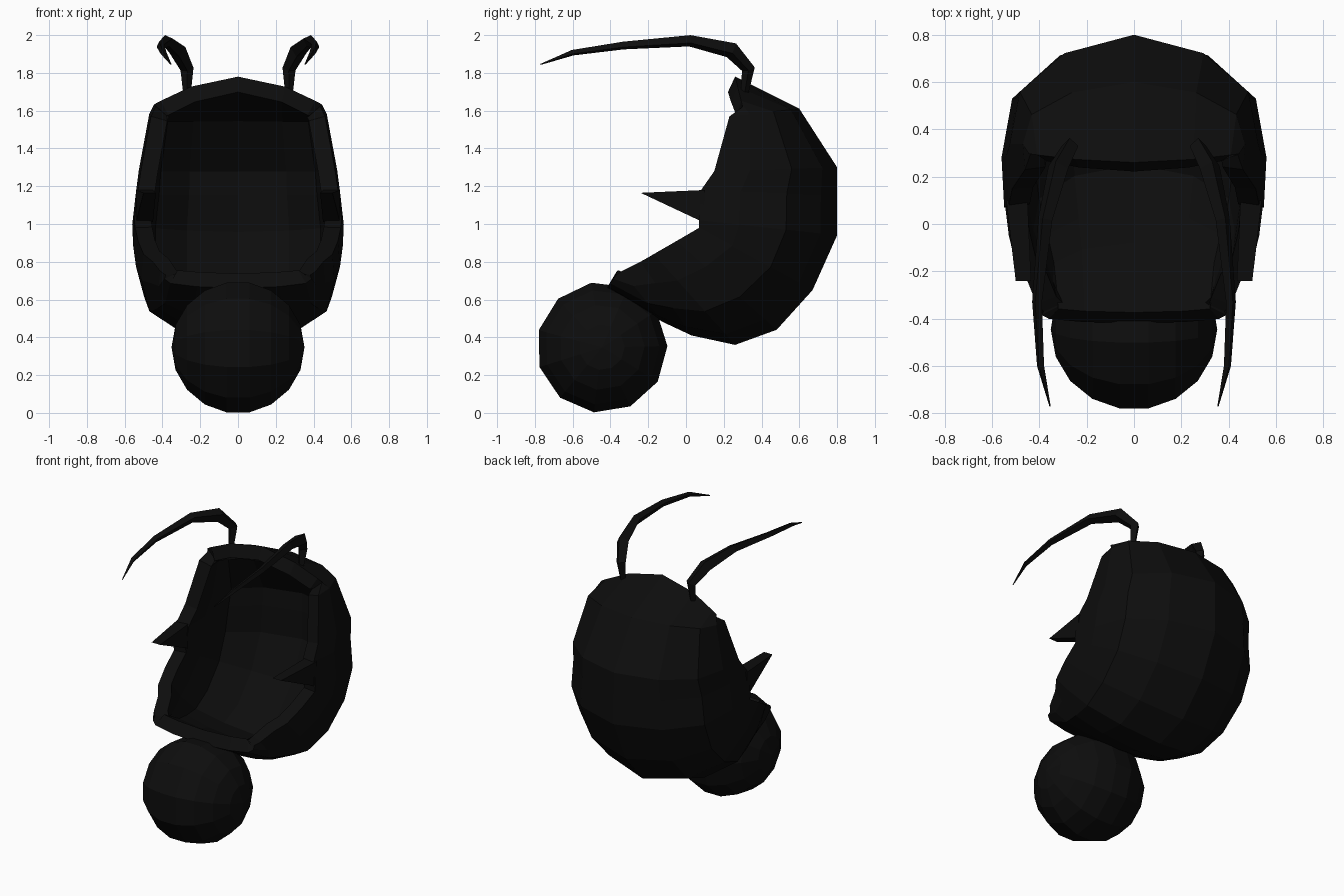
import bpy, bmesh, math
from mathutils import Matrix

if "Cube" in bpy.data.objects:
    bpy.data.objects.remove(bpy.data.objects["Cube"], do_unlink=True)

black = bpy.data.materials.new("near_black")
black.use_nodes = True
color = (0.004, 0.004, 0.004, 1)
black.diffuse_color = color
black.node_tree.nodes["Principled BSDF"].inputs["Base Color"].default_value = color


def mesh_object(name, bm):
    bmesh.ops.recalc_face_normals(bm, faces=bm.faces)
    mesh = bpy.data.meshes.new(name)
    bm.to_mesh(mesh)
    bm.free()
    mesh.materials.append(black)
    obj = bpy.data.objects.new(name, mesh)
    bpy.context.collection.objects.link(obj)
    return obj


# Hollow shell: ribs running from the back centre line to the side rim.
# Each rib: centre (y, z), rim (y, z), half width
ribs = [
    ((.26, 1.78), (.30, 1.62), .445),
    ((.60, 1.61), (.23, 1.57), .47),
    ((.80, 1.30), (.15, 1.28), .525),
    ((.80, 1.15), (.08, 1.18), .54),
    ((.80, .94), (.07, 1.02), .56),
    ((.67, .65), (.07, .98), .555),
    ((.48, .44), (-.05, .91), .54),
    ((.26, .36), (-.17, .84), .51),
    ((.03, .41), (-.24, .80), .46),
    ((-.12, .48), (-.34, .75), .42),
    ((-.42, .66), (-.37, .73), .39),
]
across = [0, .56, .92, 1, .98]
depth = [0, .12, .37, .71, 1]
rim_depth = [0, .33, .8, .92, 1]

bm = bmesh.new()
rows = []
for i, (centre, rim, width) in enumerate(ribs):
    steps = rim_depth if i == 0 else depth
    row = []
    for k in range(-4, 5):
        t = steps[abs(k)]
        x = math.copysign(across[abs(k)] * width, k)
        y, z = (c + (r - c) * t for c, r in zip(centre, rim))
        row.append(bm.verts.new((x, y, z)))
    rows.append(row)
for a, b in zip(rows, rows[1:]):
    for k in range(8):
        bm.faces.new((a[k], b[k], b[k + 1], a[k + 1]))
shell = mesh_object("shell", bm)
# Make sure the thickness goes inward: the back face must point to +y
back = max(shell.data.polygons, key=lambda p: p.center.y)
if back.normal.y < 0:
    shell.data.flip_normals()
wall = shell.modifiers.new("wall", 'SOLIDIFY')
wall.thickness = .09
wall.offset = -1

# Round low-poly ball below the opening, poles at the sides
bm = bmesh.new()
bmesh.ops.create_uvsphere(bm, u_segments=11, v_segments=9, radius=.352)
bmesh.ops.transform(bm, verts=bm.verts, matrix=Matrix.Translation((0, -.445, .347))
                    @ Matrix.Rotation(math.pi / 2, 4, 'Y') @ Matrix.Rotation(.02, 4, 'Z'))
mesh_object("ball", bm)

# Feeler path: x, y, z, radius
feeler = [(.27, .31, 1.69, .02), (.27, .33, 1.82, .035), (.32, .24, 1.92, .045),
          (.375, .02, 1.97, .032), (.41, -.33, 1.945, .022),
          (.395, -.6, 1.907, .016), (.355, -.77, 1.845, .003)]

for side, s in (("left", 1), ("right", -1)):
    # Wedge spike on the side rim
    bm = bmesh.new()
    o, n = .54 * s, .45 * s
    points = [(o, .10, 1.18), (n, .10, 1.18), (n, .09, 1.01), (o, .09, 1.01),
              (.5 * s, -.24, 1.165), (.435 * s, -.24, 1.165)]
    v = [bm.verts.new(p) for p in points]
    for face in ((0, 1, 2, 3), (0, 4, 5, 1), (3, 2, 5, 4), (0, 3, 4), (1, 5, 2)):
        bm.faces.new([v[j] for j in face])
    mesh_object(side + "_spike", bm)

    # Curved feeler on the top rim
    curve = bpy.data.curves.new(side + "_feeler", 'CURVE')
    curve.dimensions = '3D'
    curve.bevel_depth = 1
    curve.bevel_resolution = 0
    curve.use_fill_caps = True
    spline = curve.splines.new('POLY')
    spline.use_smooth = False
    spline.points.add(len(feeler) - 1)
    for point, (x, y, z, r) in zip(spline.points, feeler):
        point.co = (x * s, y, z, 1)
        point.radius = r
    curve.materials.append(black)
    bpy.context.collection.objects.link(bpy.data.objects.new(side + "_feeler", curve))
